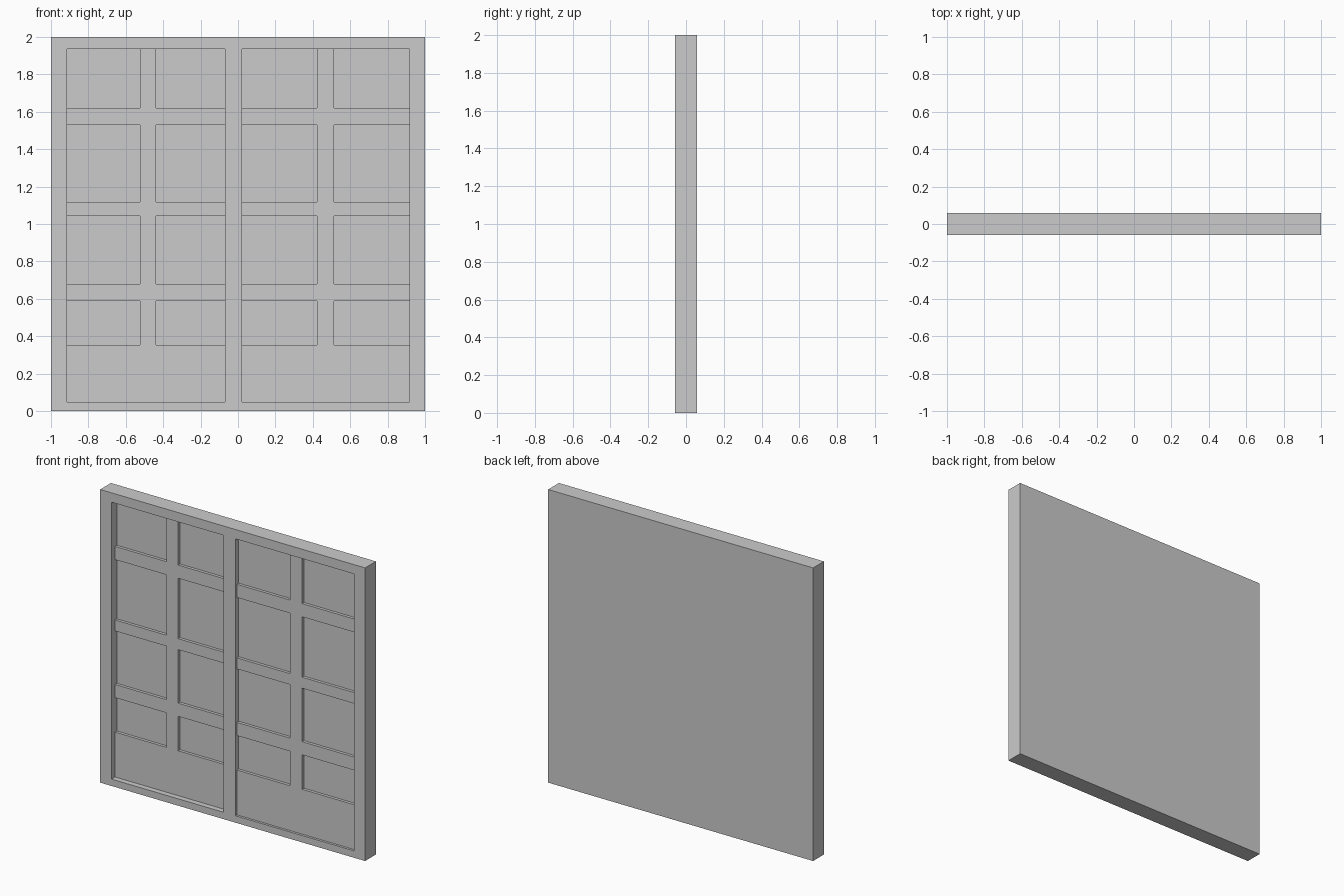
import bpy, bmesh

if "Cube" in bpy.data.objects:
    bpy.data.objects.remove(bpy.data.objects["Cube"])

FRONT, BACK = -0.058, 0.058


def plate(name, xs, zs, solid, y0, y1):
    """Grid of cells in the XZ plane; solid cells are kept and given thickness y0..y1."""
    bm = bmesh.new()
    grid = [[bm.verts.new((x, y0, z)) for z in zs] for x in xs]
    for i in range(len(xs) - 1):
        for j in range(len(zs) - 1):
            if solid(i, j):
                bm.faces.new((grid[i][j], grid[i + 1][j], grid[i + 1][j + 1], grid[i][j + 1]))
    bmesh.ops.delete(bm, geom=[v for v in bm.verts if not v.link_faces], context='VERTS')
    back = bmesh.ops.extrude_face_region(bm, geom=bm.faces[:], use_keep_orig=True)
    for v in back["geom"]:
        if isinstance(v, bmesh.types.BMVert):
            v.co.y = y1
    bmesh.ops.recalc_face_normals(bm, faces=bm.faces[:])
    mesh = bpy.data.meshes.new(name)
    bm.to_mesh(mesh)
    bm.free()
    obj = bpy.data.objects.new(name, mesh)
    bpy.context.collection.objects.link(obj)
    return obj


BOTTOM, TOP = 0.047, 1.936

# Outer frame with a centre post and two tall openings
plate("outer_frame", [-1, -0.914, -0.07, 0.021, 0.916, 1], [0, BOTTOM, TOP, 2],
      lambda i, j: not (i in (1, 3) and j == 1), FRONT, BACK)

# Heights of the lower panel top, the three cross bars and the head
heights = [BOTTOM, 0.353, 0.588, 0.678, 1.043, 1.118, 1.53, 1.62, TOP]


def door(side, xs, bar_depth, pane_depth):
    # Lattice bars and solid lower panel
    plate(side + "_door_lattice", xs, heights,
          lambda i, j: i == 1 or j % 2 == 0 and j < 7, FRONT + bar_depth, FRONT + pane_depth)
    # Pane filling the opening behind the lattice
    plate(side + "_door_pane", [xs[0], xs[-1]], [BOTTOM, TOP],
          lambda i, j: True, FRONT + pane_depth, BACK)


# The left sliding door sits deeper than the right one
door("left", [-0.914, -0.524, -0.438, -0.07], 0.038, 0.058)
door("right", [0.021, 0.423, 0.513, 0.916], 0.016, 0.036)
